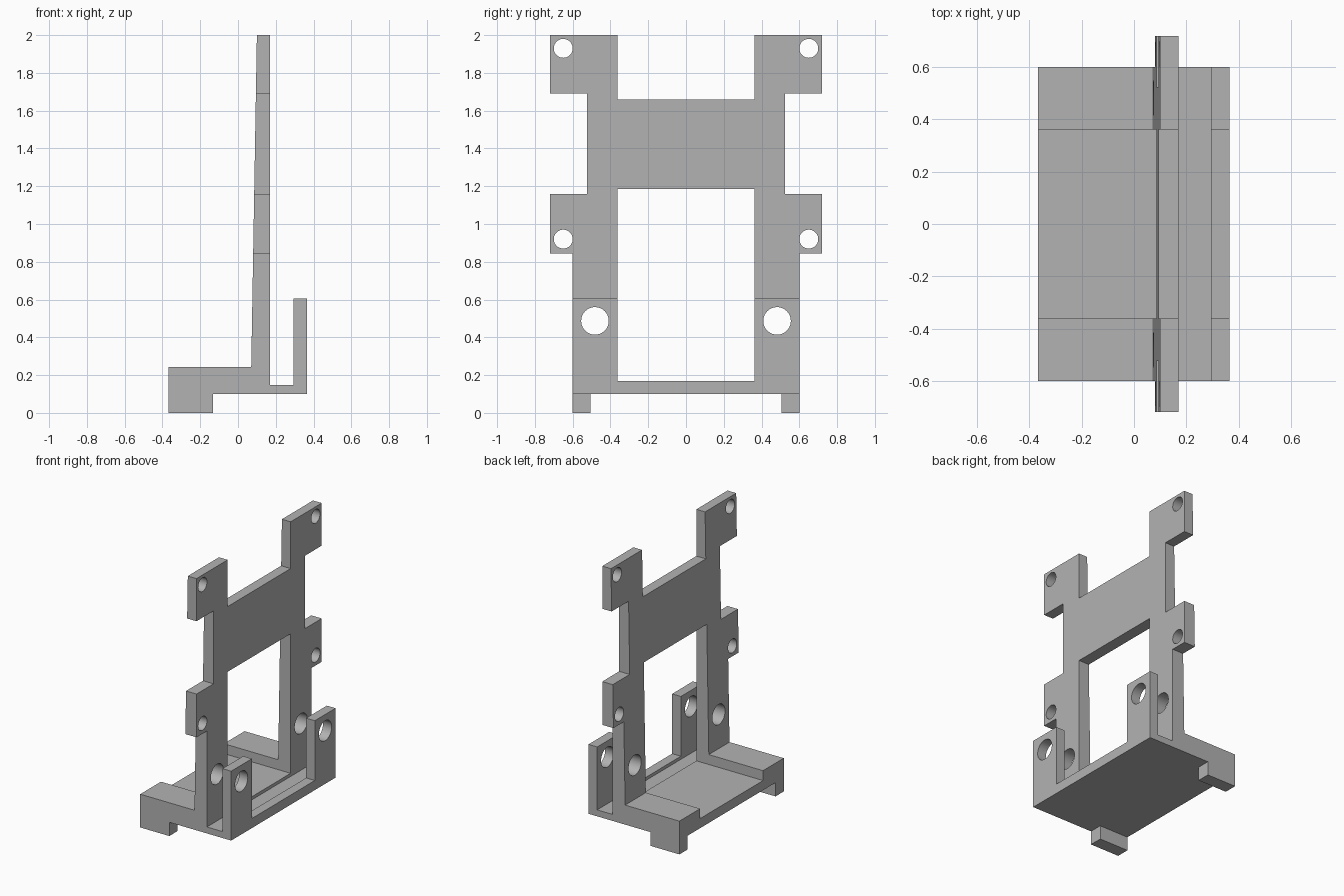
import bpy, bmesh, math
from mathutils import Vector

if "Cube" in bpy.data.objects:
    bpy.data.objects.remove(bpy.data.objects["Cube"])

grey = bpy.data.materials.new("plain grey")
grey.diffuse_color = (0.45, 0.45, 0.45, 1)
grey.use_nodes = True
grey.node_tree.nodes["Principled BSDF"].inputs["Base Color"].default_value = grey.diffuse_color


def prism(name, points, direction):
    """Extrude a closed outline of 3D points along a direction."""
    bm = bmesh.new()
    face = bm.faces.new([bm.verts.new(p) for p in points])
    ext = bmesh.ops.extrude_face_region(bm, geom=[face])
    moved = [v for v in ext["geom"] if isinstance(v, bmesh.types.BMVert)]
    bmesh.ops.translate(bm, verts=moved, vec=Vector(direction))
    bmesh.ops.recalc_face_normals(bm, faces=bm.faces)
    mesh = bpy.data.meshes.new(name)
    bm.to_mesh(mesh)
    bm.free()
    mesh.materials.append(grey)
    obj = bpy.data.objects.new(name, mesh)
    bpy.context.collection.objects.link(obj)
    return obj


def across(name, yz):
    """Prism through the full depth, from an outline in y and z."""
    return prism(name, [(-1, y, z) for y, z in yz], (2, 0, 0))


def combine(target, tool, operation):
    mod = target.modifiers.new(tool.name, 'BOOLEAN')
    mod.operation, mod.object, mod.solver = operation, tool, 'EXACT'
    bpy.context.view_layer.objects.active = target
    bpy.ops.object.modifier_apply(modifier=mod.name)
    bpy.data.objects.remove(tool)


# Side profile: foot, base, tapered upright plate, slot and short post
side = [(-.367, 0), (-.133, 0), (-.133, .1), (.365, .1), (.365, .605),
        (.295, .605), (.295, .147), (.17, .147), (.17, 2), (.1, 2),
        (.07, .242), (-.367, .242)]
bracket = prism("bracket", [(x, -1, z) for x, z in side], (0, 2, 0))

# Stepped outline: feet, uprights, mounting tabs and the upper notch
half = [(.505, .1), (.505, -.1), (.6, -.1), (.6, .845), (.72, .845),
        (.72, 1.16), (.525, 1.16), (.525, 1.69), (.72, 1.69), (.72, 2.1),
        (.362, 2.1), (.362, 1.66)]
outline = half + [(-y, z) for y, z in reversed(half)]
combine(bracket, across("outline", outline), 'INTERSECT')

# Large window, which also lowers the base between the sides
window = [(-.362, .17), (.362, .17), (.362, 1.185), (-.362, 1.185)]
combine(bracket, across("window", window), 'DIFFERENCE')

# Screw holes in the tabs and larger holes through plate and posts
for y, z, r in ((.65, 1.93, .05), (.65, .92, .05), (.482, .487, .073)):
    for s in (-1, 1):
        ring = [(s * y + r * math.cos(a), z + r * math.sin(a))
                for a in (math.tau * i / 40 for i in range(40))]
        combine(bracket, across("hole", ring), 'DIFFERENCE')

bracket.select_set(True)
bpy.context.view_layer.objects.active = bracket
bpy.ops.object.shade_smooth_by_angle(angle=math.radians(30))
